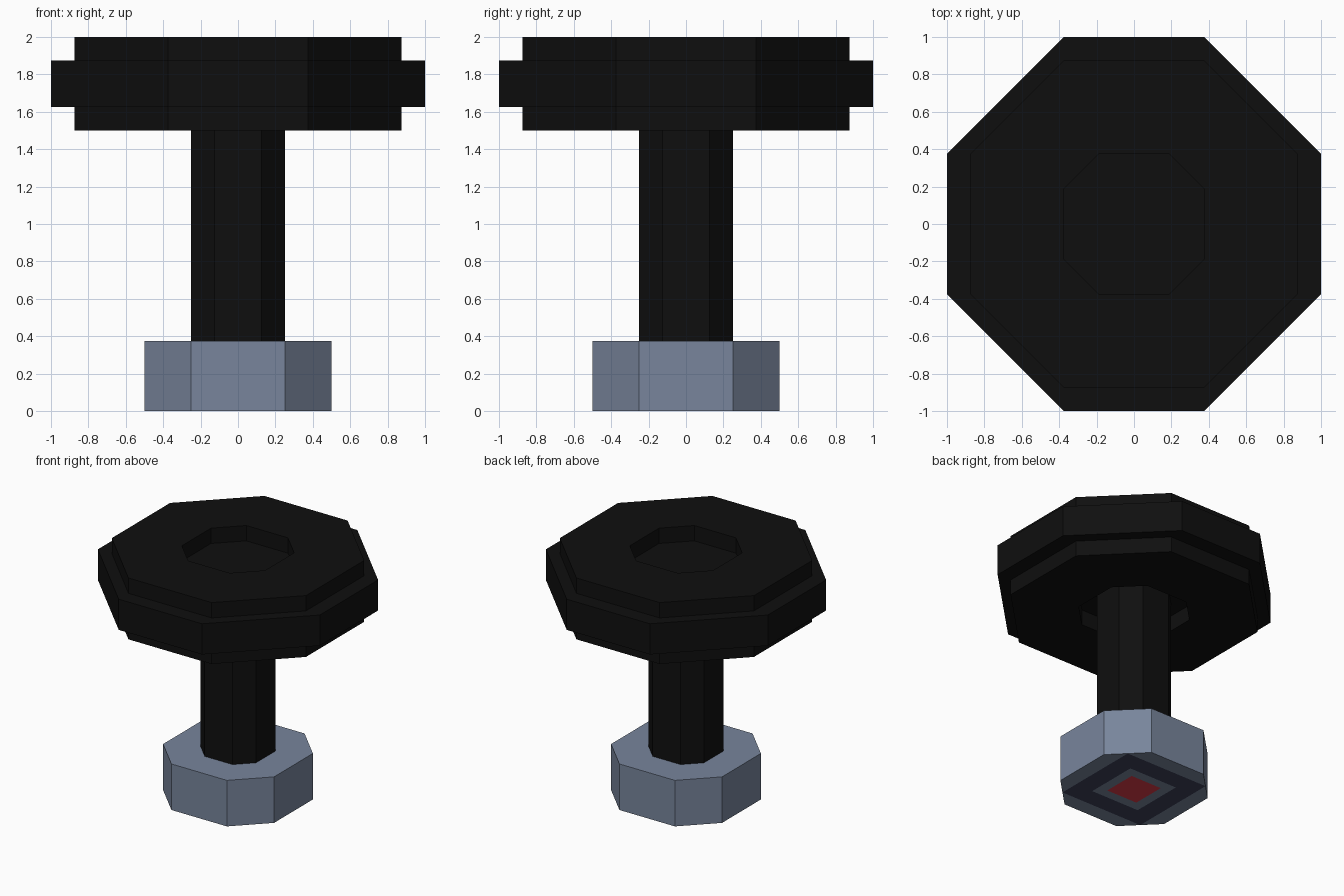
import bpy, bmesh

if "Cube" in bpy.data.objects:
    bpy.data.objects.remove(bpy.data.objects["Cube"])


def material(name, rgb):
    m = bpy.data.materials.new(name)
    m.diffuse_color = (*rgb, 1)
    m.use_nodes = True
    m.node_tree.nodes["Principled BSDF"].inputs["Base Color"].default_value = m.diffuse_color
    return m


black = material("black", (0.0048, 0.0048, 0.0048))
steel = material("blue_grey", (0.188, 0.235, 0.332))
navy = material("dark_navy", (0.047, 0.053, 0.10))
red = material("red", (0.70, 0.045, 0.065))


def octagon(half, corner):
    """Square with cut corners, counter-clockwise."""
    a, b = half, corner
    return [(a, -b), (a, b), (b, a), (-b, a), (-a, b), (-a, -b), (-b, -a), (b, -a)]


def finish(name, bm, mats):
    bmesh.ops.recalc_face_normals(bm, faces=bm.faces)
    me = bpy.data.meshes.new(name)
    bm.to_mesh(me)
    bm.free()
    for m in mats:
        me.materials.append(m)
    ob = bpy.data.objects.new(name, me)
    bpy.context.collection.objects.link(ob)
    return ob


def lathe(name, sections, mats, closed=False):
    """Join octagon sections (half, corner, z); cap the ends or close into a ring."""
    bm = bmesh.new()
    loops = [[bm.verts.new((x, y, z)) for x, y in octagon(h, c)] for h, c, z in sections]
    pairs = list(zip(loops, loops[1:]))
    if closed:
        pairs.append((loops[-1], loops[0]))
    else:
        bm.faces.new(loops[0][::-1])
        bm.faces.new(loops[-1])
    for lo, hi in pairs:
        for i in range(8):
            j = (i + 1) % 8
            bm.faces.new((lo[i], lo[j], hi[j], hi[i]))
    return finish(name, bm, mats)


# Wide middle disc of the head
lathe("head_disc", [(1, 0.375, 1.625), (1, 0.375, 1.875)], [black])

# Narrower rings above and below, leaving a shallow central recess
for name, z in (("lower_ring", 1.5), ("upper_ring", 1.875)):
    t = z + 0.125
    lathe(name, [(0.875, 0.375, z), (0.875, 0.375, t),
                 (0.375, 0.1875, t), (0.375, 0.1875, z)], [black], closed=True)

# Stem
lathe("stem", [(0.25, 0.125, 0.375), (0.25, 0.125, 1.625)], [black])

# Foot, with concentric coloured squares cut into its underside
foot = lathe("foot", [(0.5, 0.25, 0), (0.5, 0.25, 0.375)], [steel, navy, red])
bm = bmesh.new()
bm.from_mesh(foot.data)
squares = (0.375, 0.219, 0.14)


def underside():
    return [f for f in bm.faces if f.calc_center_median().z < 1e-4]


for h in squares:
    for axis in ((1, 0, 0), (0, 1, 0)):
        for s in (-h, h):
            faces = underside()
            geom = faces + list({e for f in faces for e in f.edges}) \
                + list({v for f in faces for v in f.verts})
            bmesh.ops.bisect_plane(bm, geom=geom, dist=1e-5,
                                   plane_co=[s * a for a in axis], plane_no=axis)
for f in underside():
    c = f.calc_center_median()
    d = max(abs(c.x), abs(c.y))
    f.material_index = 2 if d < 0.14 else 0 if d < 0.219 else 1 if d < 0.375 else 0
bm.to_mesh(foot.data)
bm.free()
